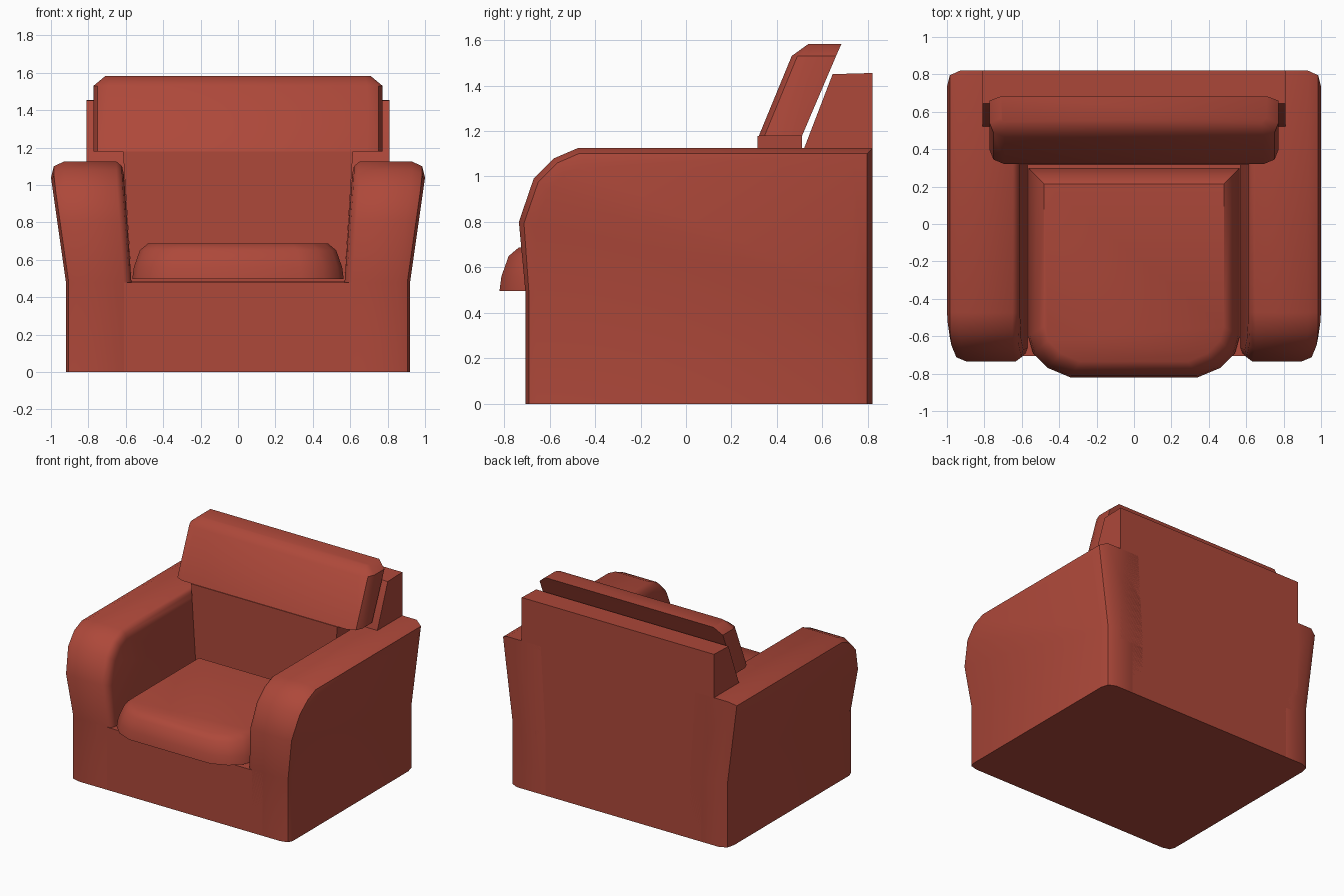
import bpy, bmesh, math

if "Cube" in bpy.data.objects:
    bpy.data.objects.remove(bpy.data.objects["Cube"])

red = bpy.data.materials.new("brick red fabric")
red.diffuse_color = (0.42, 0.065, 0.042, 1)
red.use_nodes = True
red.node_tree.nodes["Principled BSDF"].inputs["Base Color"].default_value = red.diffuse_color


def loft(name, rings, cap_parts=None, mirror=False, angle=40):
    """Skin closed rings of equal length; caps are one face or the listed index groups."""
    bm = bmesh.new()
    vs = [[bm.verts.new(p) for p in r] for r in rings]
    n = len(rings[0])
    for a, b in zip(vs, vs[1:]):
        for i in range(n):
            j = (i + 1) % n
            bm.faces.new((a[i], a[j], b[j], b[i]))
    for r in (vs[0], vs[-1]):
        for part in cap_parts or [range(n)]:
            bm.faces.new([r[i] for i in part])
    bmesh.ops.recalc_face_normals(bm, faces=bm.faces)
    me = bpy.data.meshes.new(name)
    bm.to_mesh(me)
    bm.free()
    ob = bpy.data.objects.new(name, me)
    bpy.context.collection.objects.link(ob)
    me.materials.append(red)
    if mirror:
        ob.modifiers.new("mirror", "MIRROR").use_clip = False
    bpy.ops.object.select_all(action="DESELECT")
    ob.select_set(True)
    bpy.context.view_layer.objects.active = ob
    bpy.ops.object.shade_smooth_by_angle(angle=math.radians(angle))
    return ob


def mirrored(half):
    return half + [(-x, y) for x, y in reversed(half)]


# Arms: side profile (y, z) with inward direction for the rounded rim
side = [(-.705, 0, .6, 0), (-.705, .48, .6, 0), (-.735, .80, .9, -.2), (-.67, .99, .8, -.6),
        (-.58, 1.08, .6, -.8), (-.475, 1.125, .1, -1), (.82, 1.125, -1, -1),
        (.82, .48, -1, 0), (.82, 0, -1, 0)]


def arm_ring(inset, x_low, x_gain, shift):
    ring = []
    for y, z, ny, nz in side:
        y, z = y + ny * inset, z + nz * inset
        t = min(max((z - .48) / .56, 0), 1)
        ring.append((x_low + x_gain * t + shift, y, z))
    return ring


arm_rings = [arm_ring(.085, .92, .08, 0), arm_ring(.025, .92, .08, -.015),
             arm_ring(0, .92, .08, -.07), arm_ring(0, .57, .04, .04),
             arm_ring(.025, .57, .04, .01), arm_ring(.07, .57, .04, 0)]
loft("arms", arm_rings, [(0, 1, 7, 8), (1, 2, 3, 4, 5, 6, 7)], mirror=True, angle=46)

# Base block between the arms
base = [(-.7, -.705), (.7, -.705), (.7, .82), (-.7, .82)]
loft("base", [[(x, y, z) for x, y in base] for z in (0, .477)])

# Back panel behind the cushion
panel = [(.82, .4), (.82, 1.455), (.645, 1.45), (.52, 1.125), (.5, .4)]
loft("back_panel", [[(x, y, z) for y, z in panel] for x in (-.81, .81)], angle=20)

# Seat cushion with rounded front corners and domed rim
seat = mirrored([(.565, .30), (.565, -.60), (.54, -.69), (.46, -.77), (.34, -.82)])
loft("seat_cushion", [[(x * (1 - i / .565), -.26 + (y + .26) * (1 - i / .56), z) for x, y in seat]
                      for z, i in ((.497, 0), (.56, .008), (.65, .04), (.688, .085))])

# Lower part of the back cushion, between the arms
loft("back_cushion_lower", [[(-w, .315, z), (w, .315, z), (w, .51, z), (-w, .51, z)]
                            for w, z in ((.57, .48), (.615, 1.178))])

# Upper part of the back cushion, leaning back over the arms
upper = []
for z, front, back, w in ((1.178, .32, .51, .772), (1.53, .465, .66, .772), (1.582, .537, .683, .71)):
    c = 1 if w > .75 else .4
    half = [(w, back), (w, front + .075 * c), (w - .02 * c, front + .025 * c), (w - .08 * c, front)]
    upper.append([(x, y, z) for x, y in mirrored(half)])
loft("back_cushion_upper", upper)
